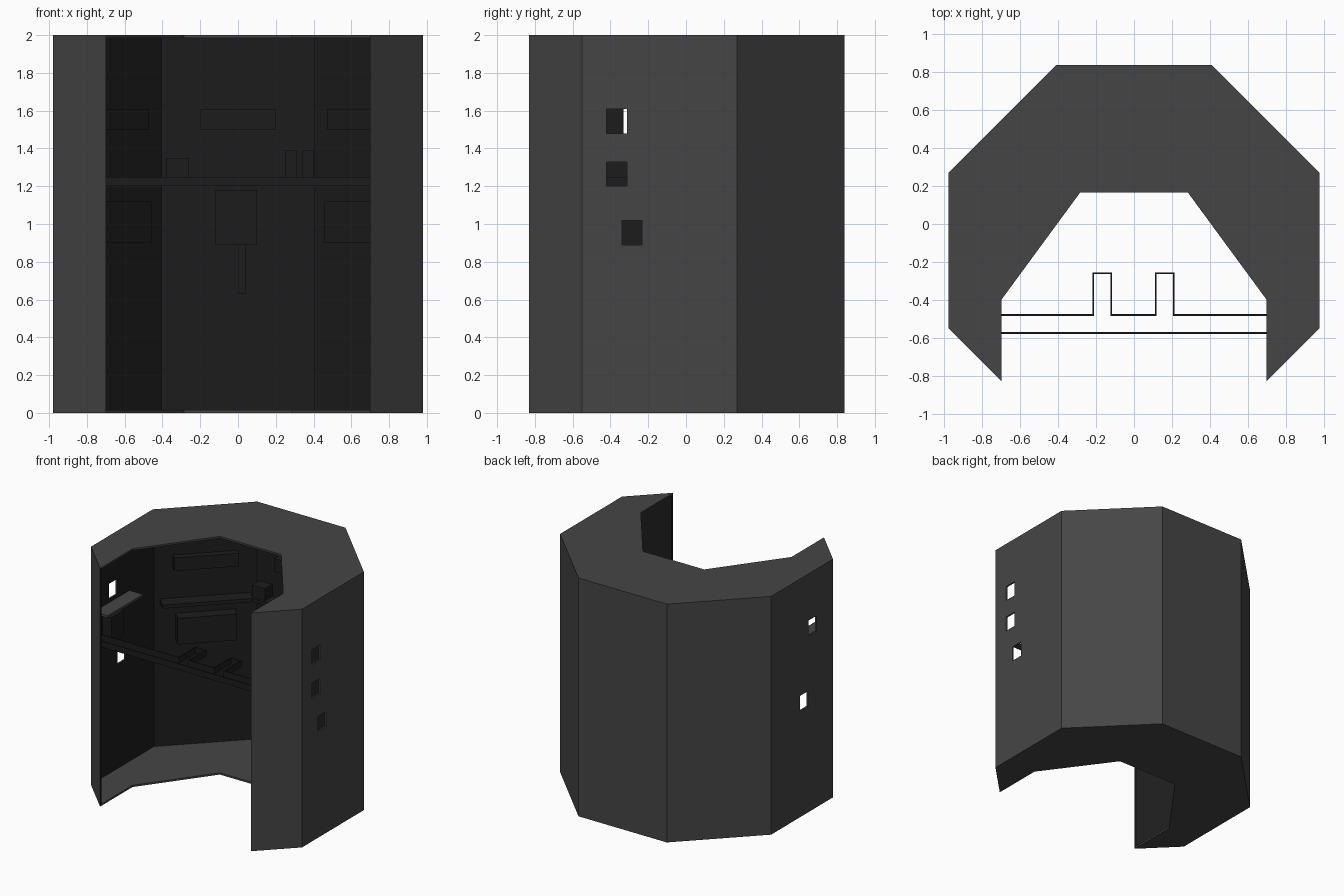
import bpy, bmesh, math
from mathutils import Vector

if "Cube" in bpy.data.objects:
    bpy.data.objects.remove(bpy.data.objects["Cube"])


def material(name, v):
    m = bpy.data.materials.new(name)
    m.diffuse_color = (v, v, v, 1)
    m.use_nodes = True
    m.node_tree.nodes["Principled BSDF"].inputs["Base Color"].default_value = m.diffuse_color
    return m


GREY = material("dark_grey", 0.06)
BLACK = material("near_black", 0.012)


def prism(name, pts, z0, z1, mat=GREY):
    """Extrude a flat outline from z0 to z1."""
    bm = bmesh.new()
    face = bm.faces.new([bm.verts.new((x, y, z0)) for x, y in pts])
    ext = bmesh.ops.extrude_face_region(bm, geom=[face])
    verts = [g for g in ext["geom"] if isinstance(g, bmesh.types.BMVert)]
    bmesh.ops.translate(bm, verts=verts, vec=(0, 0, z1 - z0))
    bmesh.ops.recalc_face_normals(bm, faces=bm.faces)
    me = bpy.data.meshes.new(name)
    bm.to_mesh(me)
    bm.free()
    me.materials.append(mat)
    ob = bpy.data.objects.new(name, me)
    bpy.context.collection.objects.link(ob)
    return ob


def box(name, x0, x1, y0, y1, z0, z1, mat=BLACK):
    return prism(name, [(x0, y0), (x1, y0), (x1, y1), (x0, y1)], z0, z1, mat)


def strip(name, path, t, z0, z1, mat=BLACK):
    """Thin upright band following an axis-aligned path."""
    for i, (a, b) in enumerate(zip(path, path[1:])):
        xs, ys = sorted((a[0], b[0])), sorted((a[1], b[1]))
        box(f"{name}_{i}", xs[0] - t, xs[1] + t, ys[0] - t, ys[1] + t, z0, z1, mat)


# Octagonal outline, open at the front
half = [(0.70, -0.83), (0.98, -0.55), (0.98, 0.27), (0.41, 0.84)]
outer = half + [(-x, y) for x, y in reversed(half)]
k = 0.968 / 0.982
inner = [(x * k, -0.14 + (y + 0.14) * k) for x, y in outer]
inner[0], inner[-1] = (0.70, -0.81), (-0.70, -0.81)
shell = prism("shell_wall", outer + inner[::-1], 0, 2)

# Window openings in the two side walls
windows = [(1, -0.42, 1.48), (1, -0.42, 1.20), (1, -0.34, 0.89),
           (-1, -0.33, 1.48), (-1, -0.22, 0.89)]
for s, y, z in windows:
    cut = box("window_cutter", s * 0.98 - 0.06, s * 0.98 + 0.06, y, y + 0.108, z, z + 0.128, GREY)
    cut.hide_render = True
    mod = shell.modifiers.new("window", 'BOOLEAN')
    mod.operation, mod.solver, mod.object = 'DIFFERENCE', 'EXACT', cut
    bpy.context.view_layer.objects.active = shell
    bpy.ops.object.modifier_apply(modifier=mod.name)
    bpy.data.objects.remove(cut)

# Dark lining on the faces that look inward
shell.data.materials.append(BLACK)
for p in shell.data.polygons:
    c = p.center - Vector((0, -0.14, 1))
    if abs(p.normal.z) < 0.1 and p.normal.x * c.x + p.normal.y * c.y < -0.5:
        p.material_index = 1

# Roof and floor plates with the same cut-out
bay = [(-0.70, -0.40), (-0.285, 0.165), (0.285, 0.165), (0.70, -0.40)]
prism("roof_plate", outer + bay, 1.985, 2)
prism("floor_plate", outer + bay, 0, 0.015)

# Counter rim spanning the front opening
rim = [(-0.97, -0.48), (-0.215, -0.48), (-0.215, -0.26), (-0.12, -0.26), (-0.12, -0.48),
       (0.115, -0.48), (0.115, -0.26), (0.21, -0.26), (0.21, -0.48), (0.97, -0.48)]
strip("counter_rim", rim, 0.005, 1.20, 1.25)
strip("counter_front", [(-0.94, -0.575), (0.94, -0.575)], 0.005, 1.20, 1.25)

# Side shelf and cabinet below it
box("side_shelf", -0.97, -0.84, -0.53, -0.06, 1.43, 1.45, GREY)
box("side_cabinet", -0.97, -0.88, -0.42, -0.26, 1.18, 1.38)


def diagonal_panel(name, s, width, depth, z0, z1):
    """Box fixed flat on a slanted rear wall."""
    ob = box(name, -width / 2, width / 2, -depth, 0, z0, z1)
    ob.location = (s * 0.69, 0.55, 0)
    ob.rotation_euler.z = -s * math.pi / 4
    return ob


# Equipment on the slanted rear walls
for s, side in ((-1, "left"), (1, "right")):
    diagonal_panel(side + "_console", s, 0.46, 0.10, 0.90, 1.12)
    diagonal_panel(side + "_upper_panel", s, 0.50, 0.06, 1.50, 1.61)
    diagonal_panel(side + "_work_ledge", s, 0.70, 0.12, 1.22, 1.25)

# Equipment on the rear wall
box("rear_upper_panel", -0.20, 0.20, 0.76, 0.83, 1.50, 1.61)
box("rear_ledge", -0.40, 0.40, 0.71, 0.83, 1.22, 1.25)
box("rear_box", -0.12, 0.10, 0.72, 0.83, 0.89, 1.18)
box("rear_pipe", 0.0, 0.04, 0.77, 0.83, 0.63, 0.89)
box("ledge_box", -0.38, -0.26, 0.73, 0.83, 1.25, 1.35)
for x in (0.25, 0.34):
    box("ledge_canister", x, x + 0.06, 0.75, 0.82, 1.25, 1.39)
